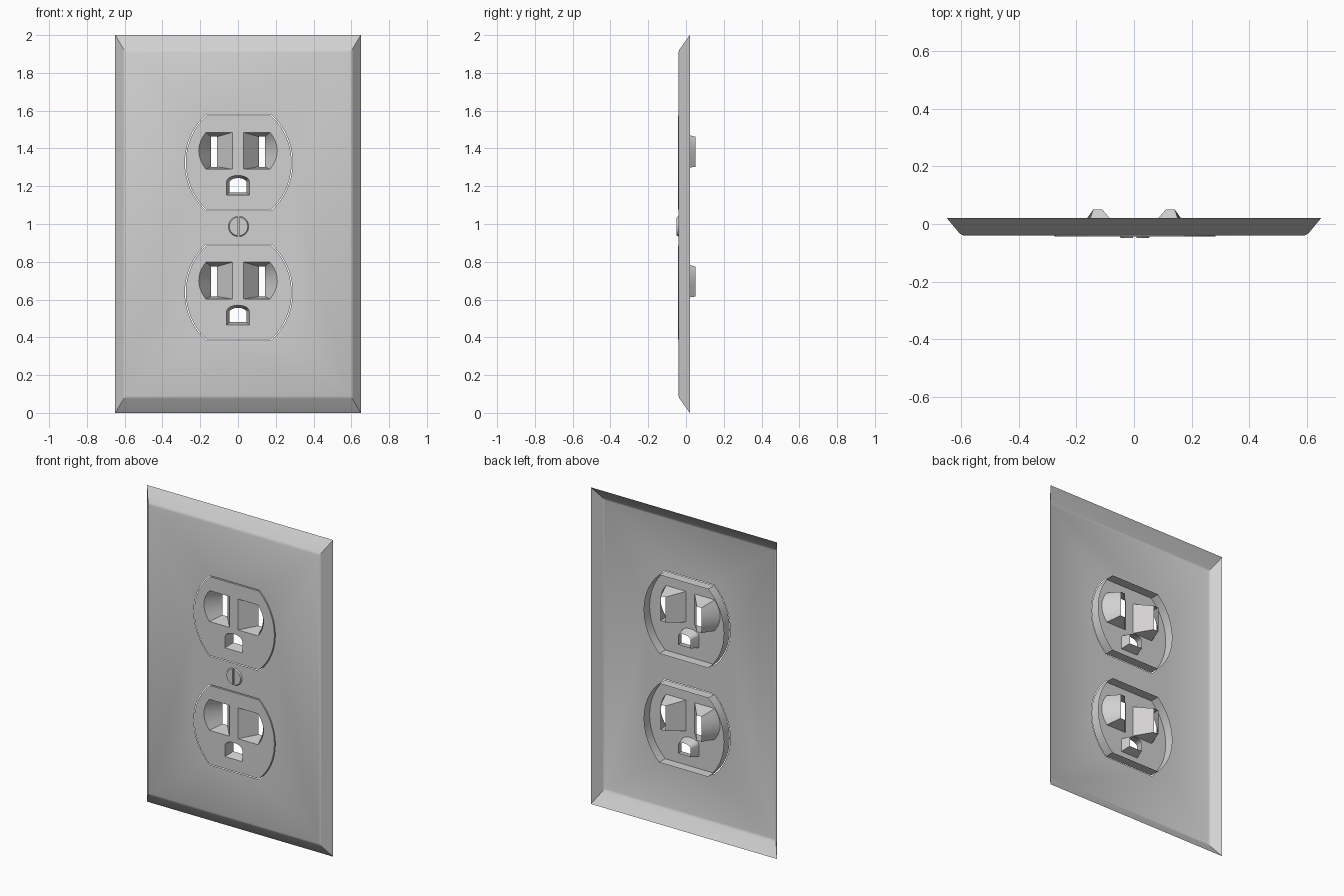
import bpy, bmesh, math

if "Cube" in bpy.data.objects:
    bpy.data.objects.remove(bpy.data.objects["Cube"])

mat = bpy.data.materials.new("light grey plastic")
mat.diffuse_color = (0.65, 0.64, 0.64, 1)
mat.use_nodes = True
mat.node_tree.nodes["Principled BSDF"].inputs["Base Color"].default_value = mat.diffuse_color

FRONT = -0.04            # plate front plane
OUTLETS = (("upper", 1.325), ("lower", 0.638))


def ring(bm, pts, y):
    """Closed loop of verts and edges from (x, z) points at depth y."""
    vs = [bm.verts.new((x, y, z)) for x, z in pts]
    es = [bm.edges.new((vs[i], vs[(i + 1) % len(vs)])) for i in range(len(vs))]
    return vs, es


def bridge(bm, a, b):
    n = len(a)
    for i in range(n):
        bm.faces.new((a[i], a[(i + 1) % n], b[(i + 1) % n], b[i]))


def finish(bm, name):
    bmesh.ops.recalc_face_normals(bm, faces=bm.faces[:])
    front = max(bm.faces, key=lambda f: abs(f.normal.y) * f.calc_area())
    if front.normal.y > 0:
        bmesh.ops.reverse_faces(bm, faces=bm.faces[:])
    me = bpy.data.meshes.new(name)
    bm.to_mesh(me)
    bm.free()
    me.materials.append(mat)
    ob = bpy.data.objects.new(name, me)
    bpy.context.collection.objects.link(ob)
    bpy.ops.object.select_all(action='DESELECT')
    ob.select_set(True)
    bpy.context.view_layer.objects.active = ob
    bpy.ops.object.shade_smooth_by_angle(angle=math.radians(25))
    return ob


def outline(cz, grow=0.0):
    """Outlet outline: arcs at both sides, flat top and bottom."""
    cx, c, r, h = 0.004, -0.059, 0.339 + grow, 0.249 + grow
    a = math.asin(h / r)
    side = [(c + r * math.cos(t), r * math.sin(t))
            for t in (-a + 2 * a * i / 20 for i in range(21))]
    return [(cx + x, cz + z) for x, z in side] + [(cx - x, cz - z) for x, z in side]


def slot(cz, s, back):
    """Blade slot: curved outer side in front, narrow rectangle behind."""
    n = 10
    if back:
        inner, outer, bulge, lo, hi = 0.11, 0.142, 0.0, -0.022, 0.137
    else:
        inner, outer, bulge, lo, hi = 0.03, 0.17, 0.038, -0.035, 0.16
    pts = [(inner, lo), *[(outer + bulge * (1 - (2 * i / n - 1) ** 2), lo + (hi - lo) * i / n)
                          for i in range(n + 1)], (inner, hi)]
    return [(s * x, cz + z) for x, z in pts]


def ground(cz, back):
    """Ground hole: flat bottom, arched top."""
    w, lo, mid, rise = (0.045, -0.158, -0.105, 0.023) if back else (0.06, -0.172, -0.1, 0.032)
    arch = [(w * math.cos(math.pi * i / 12), cz + mid + rise * math.sin(math.pi * i / 12))
            for i in range(13)]
    return [(-w, cz + lo), (w, cz + lo)] + arch


# Wall plate: bevelled open-backed sheet with two outlet holes
bm = bmesh.new()
loops = []
for x, dz, y in ((0.65, 0.0, 0.02), (0.605, 0.075, -0.034), (0.592, 0.09, FRONT)):
    loops.append(ring(bm, [(-x, dz), (x, dz), (x, 2 - dz), (-x, 2 - dz)], y))
bridge(bm, loops[0][0], loops[1][0])
bridge(bm, loops[1][0], loops[2][0])
edges = list(loops[2][1])
for _, cz in OUTLETS:
    edges += ring(bm, outline(cz, 0.005), FRONT)[1]
bmesh.ops.triangle_fill(bm, use_beauty=True, edges=edges, normal=(0, -1, 0))
finish(bm, "wall_plate")

# Outlets: face with rim wall, two blade funnels and a ground funnel
for label, cz in OUTLETS:
    bm = bmesh.new()
    y = FRONT - 0.003
    parts = [(outline(cz), outline(cz), 0.017),
             (ground(cz, False), ground(cz, True), 0.017)]
    parts += [(slot(cz, s, False), slot(cz, s, True), 0.05) for s in (-1, 1)]
    edges = []
    for front_pts, back_pts, depth in parts:
        fv, fe = ring(bm, front_pts, y)
        bv, _ = ring(bm, back_pts, depth)
        bridge(bm, fv, bv)
        edges += fe
    bmesh.ops.triangle_fill(bm, use_beauty=True, edges=edges, normal=(0, -1, 0))
    finish(bm, label + "_outlet")

# Screw head: two raised half discs with a vertical slot between
bm = bmesh.new()
for s in (-1, 1):
    pair = []
    for r, y in ((0.054, FRONT), (0.049, -0.049)):
        a = math.acos(0.006 / r)
        pts = [(0.003 + s * r * math.cos(t), 0.987 + r * math.sin(t))
               for t in (-a + 2 * a * i / 14 for i in range(15))]
        pair.append(ring(bm, pts, y)[0])
    bridge(bm, *pair)
    bm.faces.new(pair[1])
finish(bm, "screw_head")
